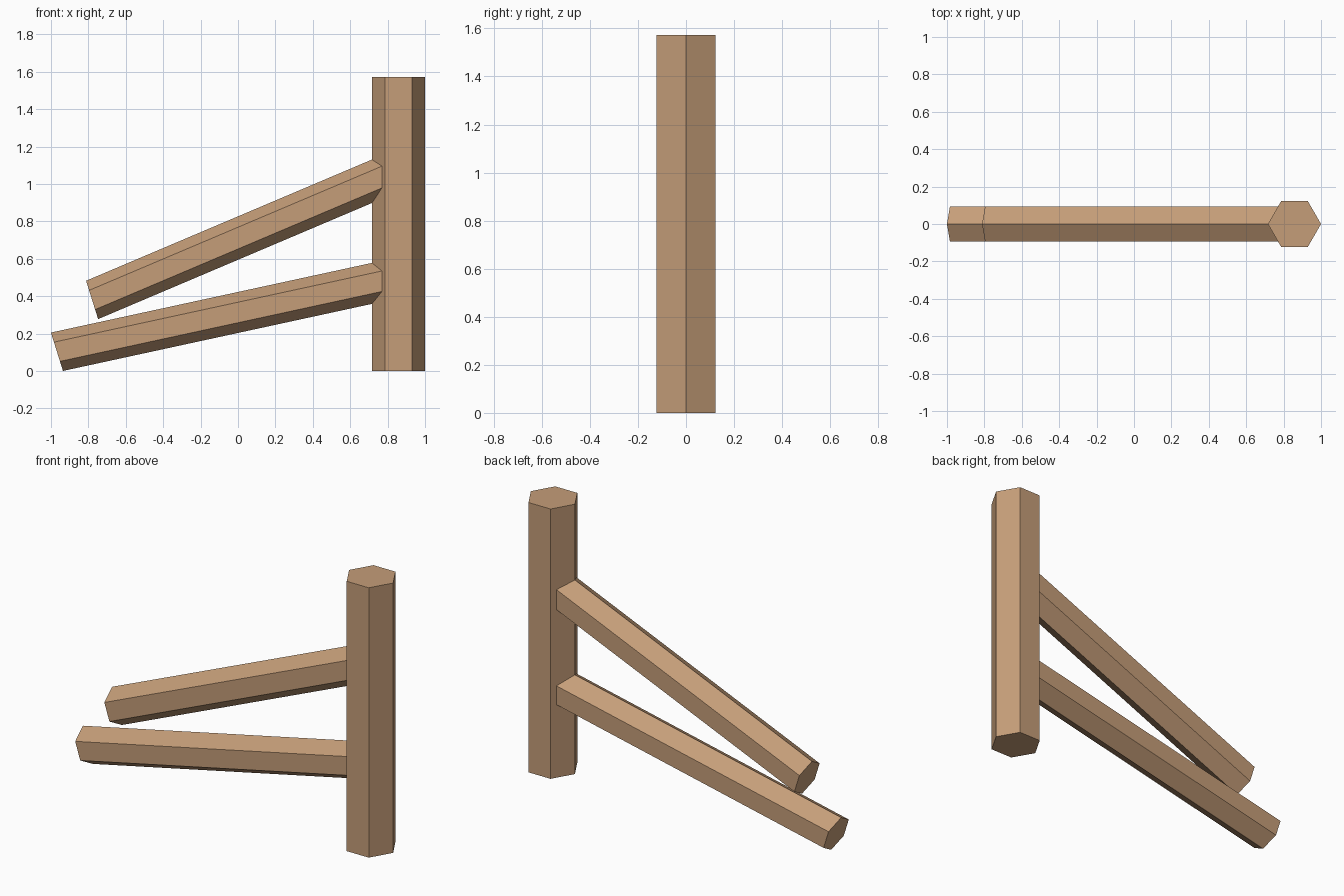
import bpy, bmesh, math
from mathutils import Vector

if "Cube" in bpy.data.objects:
    bpy.data.objects.remove(bpy.data.objects["Cube"])

wood = bpy.data.materials.new("light_brown_wood")
wood.diffuse_color = (0.56, 0.34, 0.19, 1.0)
wood.use_nodes = True
wood.node_tree.nodes["Principled BSDF"].inputs["Base Color"].default_value = wood.diffuse_color


def hex_prism(name, start, end, radius, u, v):
    """Hexagon with a corner along u, swept straight from start to end."""
    start, end, u, v = map(Vector, (start, end, u, v))
    bm = bmesh.new()
    ring = [bm.verts.new(start + radius * (u * math.cos(a) + v * math.sin(a)))
            for a in (i * math.pi / 3 for i in range(6))]
    face = bm.faces.new(ring)
    new = bmesh.ops.extrude_face_region(bm, geom=[face], use_keep_orig=True)["geom"]
    bmesh.ops.translate(bm, vec=end - start,
                        verts=[g for g in new if isinstance(g, bmesh.types.BMVert)])
    bmesh.ops.recalc_face_normals(bm, faces=bm.faces)
    mesh = bpy.data.meshes.new(name)
    bm.to_mesh(mesh)
    bm.free()
    mesh.materials.append(wood)
    obj = bpy.data.objects.new(name, mesh)
    bpy.context.collection.objects.link(obj)
    return obj


# Upright post
POST_X = 0.858
hex_prism("post", (POST_X, 0, 0), (POST_X, 0, 1.572), 0.142, (1, 0, 0), (0, 1, 0))

# Two sloping rails, both with the same slanted end cut
tilt = math.radians(17.4)
up = (-math.sin(tilt), 0, math.cos(tilt))
for name, x, z, slope in (("lower_rail", -0.968, 0.103, 0.217),
                          ("upper_rail", -0.780, 0.380, 0.424)):
    hex_prism(name, (x, 0, z), (POST_X, 0, z + slope * (POST_X - x)),
              0.1075, up, (0, 1, 0))
